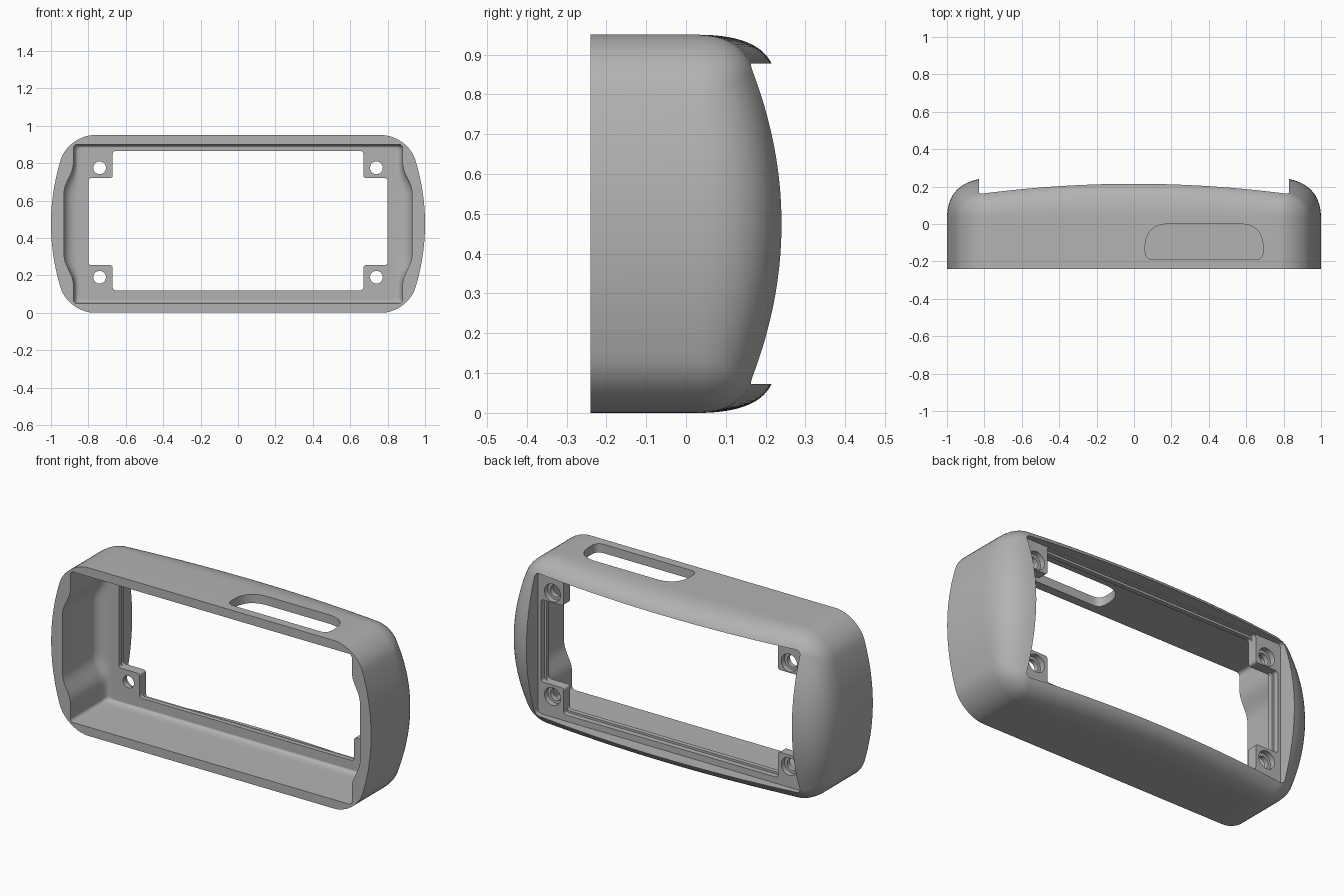
import bpy, bmesh, math
from mathutils import Vector

if "Cube" in bpy.data.objects:
    bpy.data.objects.remove(bpy.data.objects["Cube"])

MID = 0.475                      # height of the centre line
FRONT, LEDGE = -0.24, 0.08       # front rim and front of the mounting plate

grey = bpy.data.materials.new("satin grey")
grey.use_nodes = True
grey.diffuse_color = (0.45, 0.45, 0.45, 1)
grey.node_tree.nodes["Principled BSDF"].inputs["Base Color"].default_value = grey.diffuse_color


def outline(hx, hz, r, bulge=lambda z: 0.0, edge=14, arc=10):
    """Rounded rectangle as (x, z) points, with bowed ends; same count every time."""
    q = [((hx - r) * i / edge, hz) for i in range(edge)]
    for i in range(arc + 1):
        a = math.pi / 2 * (1 - i / arc)
        q.append((hx - r + r * math.cos(a), hz - r + r * math.sin(a)))
    q += [(hx, (hz - r) * (1 - i / edge)) for i in range(1, edge + 1)]
    q = [(x + bulge(z), z) for x, z in q]
    half = q + [(x, -z) for x, z in q[-2::-1]]
    return half + [(-x, z) for x, z in half[-2:0:-1]]


def smoothstep(t):
    t = max(0.0, min(1.0, t))
    return t * t * (3 - 2 * t)


def add_mesh(name, bm):
    bmesh.ops.recalc_face_normals(bm, faces=bm.faces[:])
    mesh = bpy.data.meshes.new(name)
    bm.to_mesh(mesh)
    bm.free()
    mesh.materials.append(grey)
    ob = bpy.data.objects.new(name, mesh)
    bpy.context.collection.objects.link(ob)
    return ob


def activate(ob):
    bpy.ops.object.select_all(action='DESELECT')
    ob.select_set(True)
    bpy.context.view_layer.objects.active = ob


def rounded(corners, radii, steps=6):
    """Polygon with softened corners."""
    pts = []
    for i, c in enumerate(corners):
        c = Vector(c)
        before = Vector(corners[i - 1]) - c
        after = Vector(corners[(i + 1) % len(corners)]) - c
        a, b = c + before.normalized() * radii[i], c + after.normalized() * radii[i]
        for k in range(steps + 1):
            t = k / steps
            pts.append(a * (1 - t) ** 2 + c * (2 * t * (1 - t) * 0.85 + 0) + b * t ** 2
                       + (a + b) * (t * (1 - t) * 0.15))
    return pts


# Housing: outer wall, domed shoulder, window reveal and inner wall in one loft
outer = outline(0.90, 0.475, 0.13, lambda z: 0.10 * (1 - (z / 0.475) ** 2))
lip = outline(0.83, 0.4025, 0.025)
inner = outline(0.88, 0.425, 0.02, lambda z: 0.05 * smoothstep((0.32 - abs(z)) / 0.15))
step = outline(0.855, 0.41, 0.02)


def lip_depth(x, z):
    return 0.16 + 0.055 * (1 - (x / 0.83) ** 2) + 0.08 * (1 - (z / 0.4025) ** 2)


def flat(points, y):
    return [Vector((x, y, z + MID)) for x, z in points]


rings = [flat(outer, FRONT)]
SHOULDER = 14
for k in range(SHOULDER + 1):
    t = k / SHOULDER
    ring = []
    for (ox, oz), (lx, lz) in zip(outer, lip):
        y = lip_depth(lx, lz)
        p0 = Vector((ox, 0.03, oz + MID))
        p1 = Vector((ox, y - 0.035, oz + MID))
        p2 = Vector((lx, y, lz + MID))
        ring.append(p0 * (1 - t) ** 2 + p1 * 2 * t * (1 - t) + p2 * t * t)
    rings.append(ring)
rings += [flat(lip, LEDGE), flat(step, LEDGE)]
for k in range(1, 6):            # soft fillet into the inner wall
    a = math.pi / 2 * k / 5
    rings.append([Vector((sx + (ix - sx) * math.sin(a),
                          LEDGE - 0.055 * (1 - math.cos(a)),
                          sz + (iz - sz) * math.sin(a) + MID))
                  for (sx, sz), (ix, iz) in zip(step, inner)])
rings.append(flat(inner, FRONT))

bm = bmesh.new()
loops = [[bm.verts.new(p) for p in ring] for ring in rings]
n = len(outer)
for i, loop in enumerate(loops):
    nxt = loops[(i + 1) % len(loops)]
    for j in range(n):
        k = (j + 1) % n
        bm.faces.new((loop[j], loop[k], nxt[k], nxt[j]))
housing = add_mesh("housing", bm)

# Slot through the top wall
slot = rounded([(0.06, -0.19), (0.69, -0.19), (0.69, 0.0), (0.06, 0.0)],
               [0.04, 0.04, 0.11, 0.11])
bm = bmesh.new()
base = bm.faces.new([bm.verts.new((p.x, p.y, 0.8)) for p in slot])
top = bmesh.ops.extrude_face_region(bm, geom=[base])["geom"]
bmesh.ops.translate(bm, vec=(0, 0, 0.3),
                    verts=[v for v in top if isinstance(v, bmesh.types.BMVert)])
cutter = add_mesh("slot_cutter", bm)
cutter.hide_render = True
activate(housing)
cut = housing.modifiers.new("slot", 'BOOLEAN')
cut.operation = 'DIFFERENCE'
cut.solver = 'EXACT'
cut.object = cutter
bpy.ops.object.modifier_apply(modifier=cut.name)
bpy.data.objects.remove(cutter)
bpy.ops.object.shade_smooth_by_angle(angle=math.radians(32))


# Mounting plate: two layers give the stepped opening and counterbored holes
def plate_layer(name, y, thickness, grow, hole):
    hx, low, high = 0.80 + grow, 0.12 - grow, 0.865 + grow
    tx, tlow, thigh = 0.67, 0.255, 0.72
    side = [(tx, low), (tx, tlow), (hx, tlow), (hx, thigh), (tx, thigh), (tx, high)]
    opening = side + [(-x, z) for x, z in reversed(side)]
    shapes = [[(x, z + MID) for x, z in outline(0.835, 0.4075, 0.025)],
              rounded(opening, [0.015] * len(opening))]
    for sx in (-1, 1):
        for z in (0.19, 0.775):
            shapes.append([(sx * 0.74 + hole * math.cos(a), z + hole * math.sin(a))
                           for a in (math.tau * i / 32 for i in range(32))])
    curve = bpy.data.curves.new(name, 'CURVE')
    curve.dimensions = '2D'
    curve.fill_mode = 'BOTH'
    curve.extrude = thickness / 2
    for pts in shapes:
        spline = curve.splines.new('POLY')
        spline.points.add(len(pts) - 1)
        for point, p in zip(spline.points, pts):
            point.co = (p[0], p[1], 0, 1)
        spline.use_cyclic_u = True
    curve.materials.append(grey)
    ob = bpy.data.objects.new(name, curve)
    bpy.context.collection.objects.link(ob)
    ob.location.y = y + thickness / 2
    ob.rotation_euler.x = math.pi / 2
    activate(ob)
    bpy.ops.object.convert(target='MESH')
    bpy.ops.object.shade_smooth_by_angle(angle=math.radians(32))


plate_layer("plate_front", LEDGE - 0.001, 0.026, 0.0, 0.034)
plate_layer("plate_back", LEDGE + 0.025, 0.03, 0.012, 0.05)
